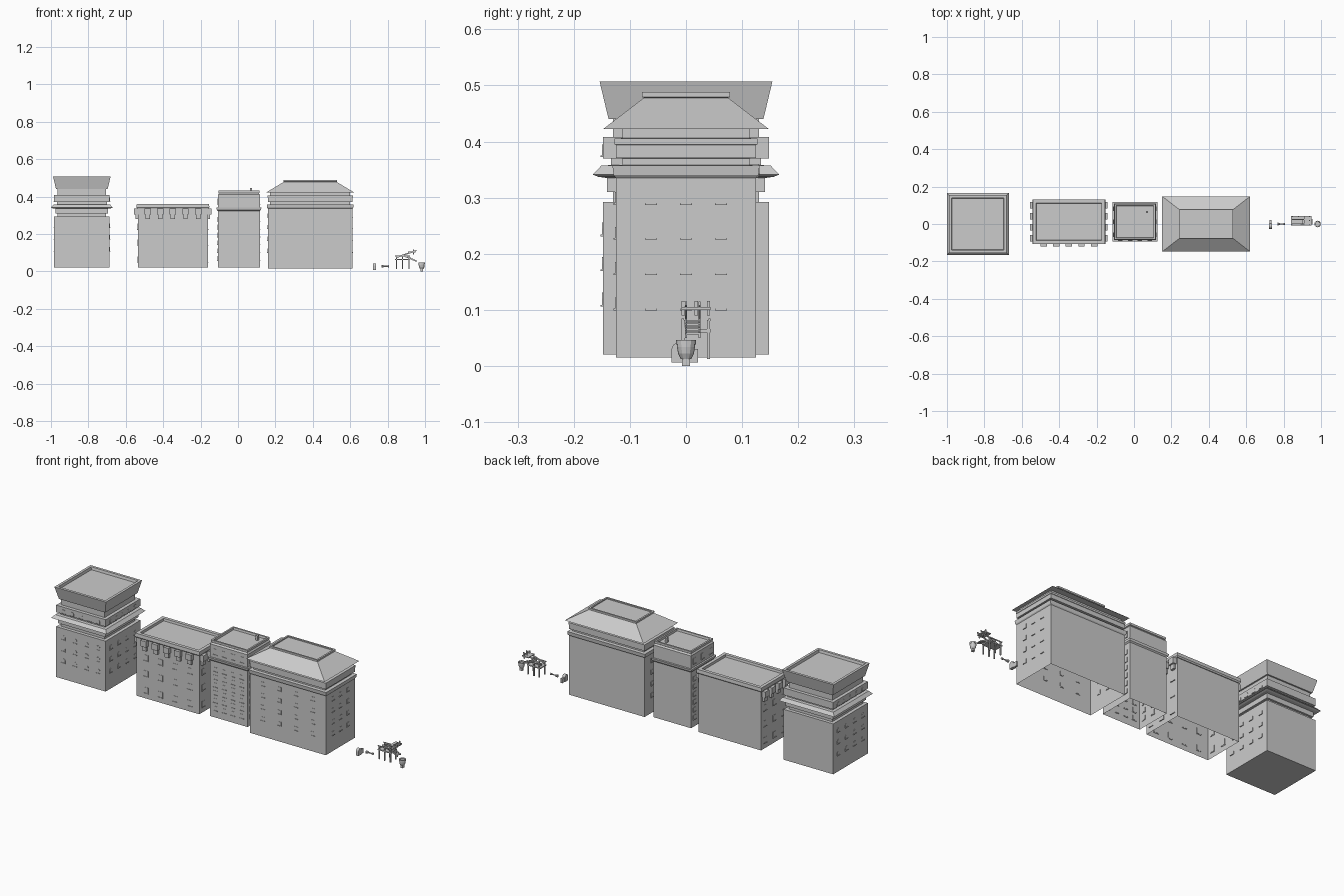
import bpy, bmesh, math
from mathutils import Vector, Matrix

if "Cube" in bpy.data.objects:
    bpy.data.objects.remove(bpy.data.objects["Cube"])


def finish(bm, name, smooth=False):
    bmesh.ops.recalc_face_normals(bm, faces=bm.faces)
    me = bpy.data.meshes.new(name)
    bm.to_mesh(me)
    bm.free()
    ob = bpy.data.objects.new(name, me)
    bpy.context.collection.objects.link(ob)
    return ob


def tiers(name, c, h, profile, closed_bottom=False):
    """Stack rectangles: profile is (offset, z) or (offset x, offset y, z)."""
    bm = bmesh.new()
    rings = []
    for p in profile:
        ox, oy, z = p if len(p) == 3 else (p[0], p[0], p[1])
        rings.append([bm.verts.new((c[0] + sx * (h[0] + ox), c[1] + sy * (h[1] + oy), z))
                      for sx, sy in ((-1, -1), (1, -1), (1, 1), (-1, 1))])
    for a, b in zip(rings, rings[1:]):
        for i in range(4):
            j = (i + 1) % 4
            bm.faces.new((a[i], a[j], b[j], b[i]))
    bm.faces.new(rings[-1])
    if closed_bottom:
        bm.faces.new(rings[0][::-1])
    return finish(bm, name)


def prism(bm, pts, origin, u, n, d0, d1):
    """Extrude an outline (u, z) along the normal n from d0 to d1."""
    o, up = Vector(origin), Vector((0, 0, 1))
    a, b = ([bm.verts.new(o + u * p[0] + up * p[1] + n * d) for p in pts] for d in (d0, d1))
    bm.faces.new(a)
    bm.faces.new(b)
    k = len(pts)
    for i in range(k):
        j = (i + 1) % k
        bm.faces.new((a[i], a[j], b[j], b[i]))


def rect(w, z0, z1):
    return [(-w / 2, z0), (w / 2, z0), (w / 2, z1), (-w / 2, z1)]


def arch(w, z0, z1, n=6):
    r = w / 2
    return [(-r, z0), (r, z0)] + [(r * math.cos(math.pi * i / n), z1 - r + r * math.sin(math.pi * i / n))
                                  for i in range(n + 1)]


FACES = {"front": (Vector((1, 0, 0)), Vector((0, -1, 0))),
         "right": (Vector((0, 1, 0)), Vector((1, 0, 0))),
         "left": (Vector((0, -1, 0)), Vector((-1, 0, 0)))}


def on_face(c, h, face, s):
    """Point at s (-1..1) across a wall."""
    u, n = FACES[face]
    hn, hu = (h[1], h[0]) if face == "front" else (h[0], h[1])
    return Vector((c[0], c[1], 0)) + n * hn + u * (s * hu), u, n


def windows(name, c, h, cols, rows, w, ht, arched=False):
    bm = bmesh.new()
    for face, spots in cols.items():
        for s in spots:
            for z in rows:
                o, u, n = on_face(c, h, face, s)
                o.z = z
                shape = arch(w, -ht / 2, ht / 2) if arched else rect(w, -ht / 2, ht / 2)
                prism(bm, shape, o, u, n, -0.003, 0.0015)
                prism(bm, rect(w * 1.1, -ht / 2 - 0.003, -ht / 2), o, u, n, -0.002, 0.004)
    return finish(bm, name)


def boxes(name, items):
    bm = bmesh.new()
    for x0, x1, y0, y1, z0, z1 in items:
        m = Matrix.Translation(((x0 + x1) / 2, (y0 + y1) / 2, (z0 + z1) / 2)) @ \
            Matrix.Diagonal((x1 - x0, y1 - y0, z1 - z0, 1))
        bmesh.ops.create_cube(bm, size=1, matrix=m)
    return finish(bm, name)


def even(k, m=0.7):
    return [-m + 2 * m * i / (k - 1) for i in range(k)]


# Flared tower
c, h = (-0.835, 0), (0.148, 0.148)
tiers("flared_tower", c, h, [
    (0, .02), (0, .292), (-.018, .292), (-.018, .31), (-.007, .31), (-.007, .335), (.008, .337),
    (.018, .341), (.003, .357), (-.014, .358), (-.014, .37), (0, .37), (0, .408), (-.018, .408),
    (-.018, .44), (-.01, .44), (.006, .507), (-.008, .507), (-.011, .493)], True)
sides4 = {"front": even(4), "right": even(4), "left": even(4)}
windows("tower_windows", c, h, sides4, (.12, .183, .245), .022, .022, True)
windows("tower_upper_windows", c, h, {"front": even(5), "right": even(5), "left": even(5)}, (.385,), .02, .02, True)

# Bracketed block
c, h = (-0.348, 0.012), (0.187, 0.112)
tiers("bracketed_block", c, h, [
    (0, .02), (0, .335), (.004, .335), (.008, .342), (.006, .36), (-.012, .36), (-.014, .348)])
windows("block_windows", c, h, {"front": even(4), "right": even(3), "left": even(3)},
        (.065, .155, .24), .026, .03)
bm = bmesh.new()
for face, k in (("front", 5), ("right", 4), ("left", 4)):
    for s in even(k, .72 if face == "front" else .78):
        o, u, n = on_face(c, h, face, s)
        prism(bm, rect(.034, .305, .337), o, u, n, -.002, .02)
        prism(bm, rect(.024, .28, .305), o, u, n, -.002, .012)
finish(bm, "cornice_brackets")

# Narrow block
c, h = (0.005, 0.012), (0.112, 0.098)
tiers("narrow_block", c, h, [
    (0, .02), (0, .322), (.006, .328), (.008, .34), (0, .341), (0, .41), (-.006, .418),
    (-.003, .42), (-.003, .431), (-.012, .431), (-.014, .42)])
windows("narrow_windows", c, h, {"front": even(4), "right": even(3), "left": even(3)},
        (.07, .112, .154, .196, .238, .28), .022, .022)
windows("narrow_upper_windows", c, h, {"front": even(4), "right": even(3), "left": even(3)}, (.375,), .022, .03)
boxes("roof_vent", [(.064, .076, .058, .07, .415, .446)])

# Hipped-roof block
c, h = (0.386, 0), (0.226, 0.125)
tiers("hipped_block", c, h, [
    (0, .015), (0, .335), (.004, .34), (.006, .357), (-.012, .358), (-.012, .37), (0, .371),
    (0, .394), (.002, .395), (.002, .405), (-.012, .406), (-.012, .422), (.009, .023, .422),
    (-.085, -.05, .478), (-.083, -.047, .479), (-.083, -.047, .488), (-.092, -.056, .488),
    (-.092, -.056, .482)])
windows("hipped_windows", c, h, {"front": even(4, .66), "right": even(3, .5), "left": even(3, .5)},
        (.112, .175, .238, .3), .02, .02)

# Arched doorway on a step
bm = bmesh.new()
u, n = FACES["right"]
prism(bm, arch(.028, 0.006, .042, 8), (.73, -.012, 0), u, n, -.008, .008)
prism(bm, rect(.022, .006, .03), (.73, .01, 0), u, n, -.005, .005)
finish(bm, "arched_doorway")

# Small lamp lying along x
bm = bmesh.new()
for x, r1, r2, d in ((.773, .008, .005, .014), (.79, .003, .003, .022), (.804, .005, .006, .008)):
    bmesh.ops.create_cone(bm, cap_ends=True, segments=8, radius1=r1, radius2=r2, depth=d,
                          matrix=Matrix.Translation((x, 0, .027)) @ Matrix.Rotation(math.pi / 2, 4, 'Y'))
finish(bm, "wall_lamp")

# Fire escape: posts, platform, rails, sloping flight
items = []
for x in (.848, .88, .915):
    for y in (-.005, .04):
        items.append((x - .003, x + .003, y - .003, y + .003, .012, .082))
items += [(.84, .92, -.008, .044, .06, .066), (.84, .92, -.008, -.004, .08, .085),
          (.84, .92, .04, .044, .08, .085), (.91, .95, -.008, .044, .1, .105)]
for y in (-.005, .018, .04):
    items.append((.935, .941, y - .003, y + .003, .09, .116))
boxes("fire_escape_frame", items)
bm = bmesh.new()
u, n = FACES["front"]
for y in (.002, .026):
    prism(bm, [(.845, .07), (.955, .108), (.955, .115), (.845, .078)], (0, y, 0), u, n, 0, .004)
    prism(bm, [(.89, .078), (.955, .05), (.955, .057), (.89, .085)], (0, y, 0), u, n, 0, .004)
finish(bm, "fire_escape_stringers")
boxes("fire_escape_steps", [(.897 + .01 * i, .905 + .01 * i, 0, .026, .079 - .0045 * i, .082 - .0045 * i)
                            for i in range(6)])

# Bucket-shaped barrel
bm = bmesh.new()
prof = [(.009, .012), (.014, .022), (.016, .034), (.016, .038), (.0175, .038), (.0175, .046), (.014, .046), (.013, .04)]
rings = [[bm.verts.new((.982 + r * math.cos(math.tau * i / 12), r * math.sin(math.tau * i / 12), z))
          for i in range(12)] for r, z in prof]
for a, b in zip(rings, rings[1:]):
    for i in range(12):
        bm.faces.new((a[i], a[(i + 1) % 12], b[(i + 1) % 12], b[i]))
bm.faces.new(rings[0][::-1])
bm.faces.new(rings[-1])
finish(bm, "barrel")
boxes("barrel_base", [(.975, .989, -.007, .007, 0, .013)])
